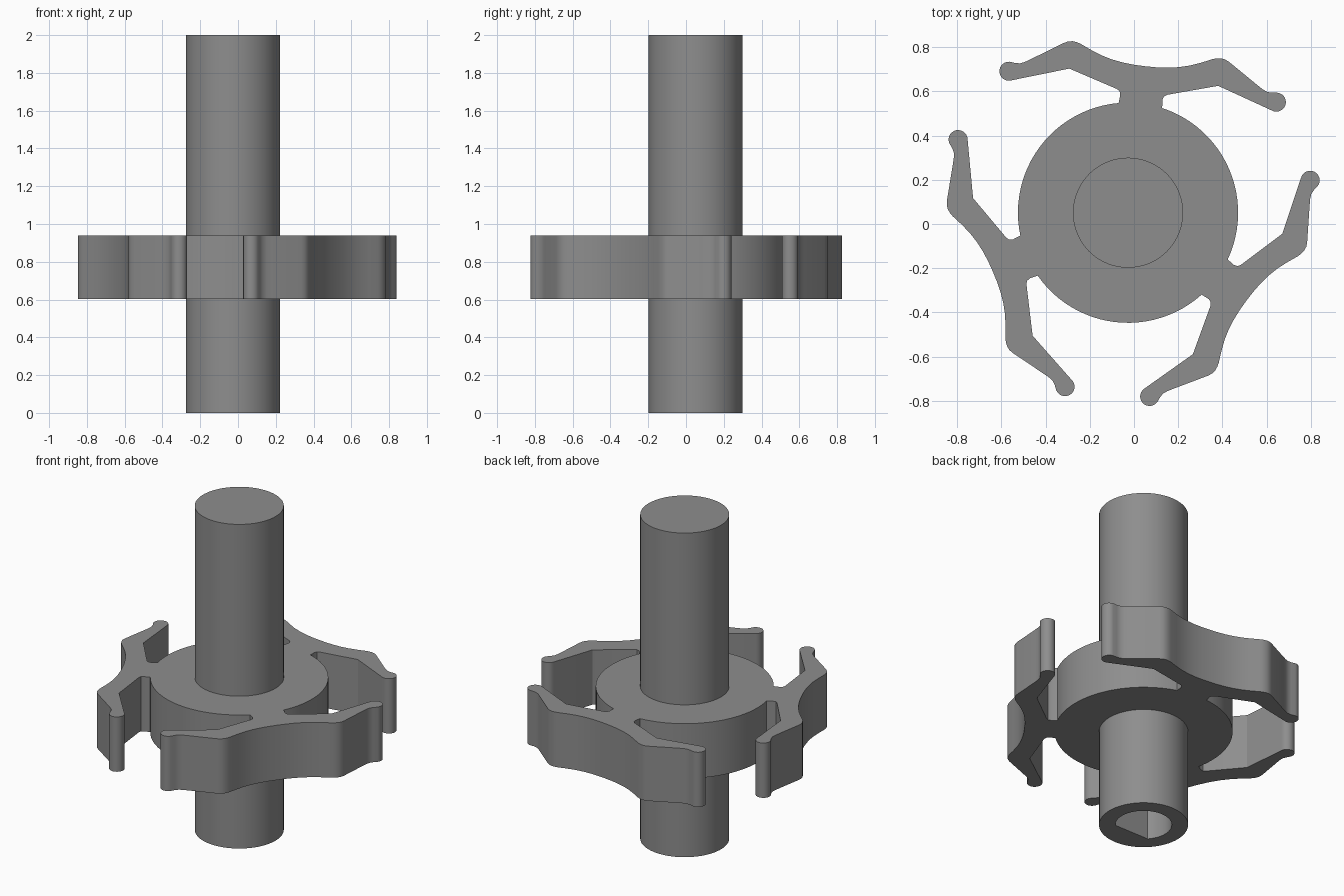
import bpy, bmesh, math
from mathutils import Matrix, Vector

if "Cube" in bpy.data.objects:
    bpy.data.objects.remove(bpy.data.objects["Cube"])

AXIS = Vector((-0.027, 0.051, 0))      # shaft centre line
HUB_R, SHAFT_R, BORE_R = 0.498, 0.249, 0.158
TILT = math.radians(-6.6)              # direction of the first arm

grey = bpy.data.materials.new("grey")
grey.diffuse_color = (0.27, 0.27, 0.27, 1)
grey.use_nodes = True
grey.node_tree.nodes["Principled BSDF"].inputs["Base Color"].default_value = grey.diffuse_color


def arc(cx, cy, r, a0, a1, n):
    """Points on an arc, angles in degrees."""
    angles = [math.radians(a0 + (a1 - a0) * i / n) for i in range(n + 1)]
    return [(cx + r * math.cos(a), cy + r * math.sin(a)) for a in angles]


def prism(name, outline, z0, z1):
    """Extrude a closed outline between two heights."""
    bm = bmesh.new()
    face = bm.faces.new([bm.verts.new((x, y, z0)) for x, y in outline])
    top = bmesh.ops.extrude_face_region(bm, geom=[face])["geom"]
    bmesh.ops.translate(bm, vec=(0, 0, z1 - z0),
                        verts=[v for v in top if isinstance(v, bmesh.types.BMVert)])
    bmesh.ops.recalc_face_normals(bm, faces=bm.faces)
    mesh = bpy.data.meshes.new(name)
    bm.to_mesh(mesh)
    bm.free()
    mesh.materials.append(grey)
    obj = bpy.data.objects.new(name, mesh)
    obj.location = AXIS
    bpy.context.collection.objects.link(obj)
    return obj


def smooth(obj):
    bpy.ops.object.select_all(action='DESELECT')
    obj.select_set(True)
    bpy.context.view_layer.objects.active = obj
    bpy.ops.object.shade_smooth_by_angle(angle=math.radians(30))


# Half of one arm, from the neck around the round tip to the middle
half = [(0.099, 0.488), (0.096, 0.525), (0.101, 0.541), (0.114, 0.550), (0.339, 0.617)]
half += arc(0.609, 0.574, 0.043, -113, 90, 14)
half += [(0.585, 0.614), (0.562, 0.615), (0.542, 0.624), (0.519, 0.638),
         (0.376, 0.730), (0.357, 0.739), (0.337, 0.742), (0.316, 0.739), (0.300, 0.734),
         (0.250, 0.712), (0.200, 0.693), (0.150, 0.680), (0.100, 0.672), (0.050, 0.668)]
arm = half + [(0, 0.667)] + [(-x, y) for x, y in reversed(half)]

# Hub and three clip arms share one outline
neck = math.degrees(math.atan2(0.099, 0.488))
outline = []
for k in range(3):
    turn = Matrix.Rotation(TILT + math.radians(120 * k), 2)
    part = arm + arc(0, 0, HUB_R, 90 + neck, 210 - neck, 24)[1:-1]
    outline += [tuple(turn @ Vector(p)) for p in part]
smooth(prism("hub_with_arms", outline, 0.602, 0.94))

# Shaft with a D-shaped blind bore in the bottom
shaft = prism("shaft", arc(0, 0, SHAFT_R, 0, 360, 72)[:-1], 0, 2)
cutter = prism("bore_cutter", arc(0, 0, BORE_R, -41.5, 221.5, 40), -0.1, 0.58)
cutter.hide_render = True
cutter.hide_set(True)
cut = shaft.modifiers.new("bore", 'BOOLEAN')
cut.object = cutter
cut.operation = 'DIFFERENCE'
cut.solver = 'EXACT'
bpy.context.view_layer.objects.active = shaft
bpy.ops.object.modifier_apply(modifier=cut.name)
bpy.data.objects.remove(cutter)
smooth(shaft)
